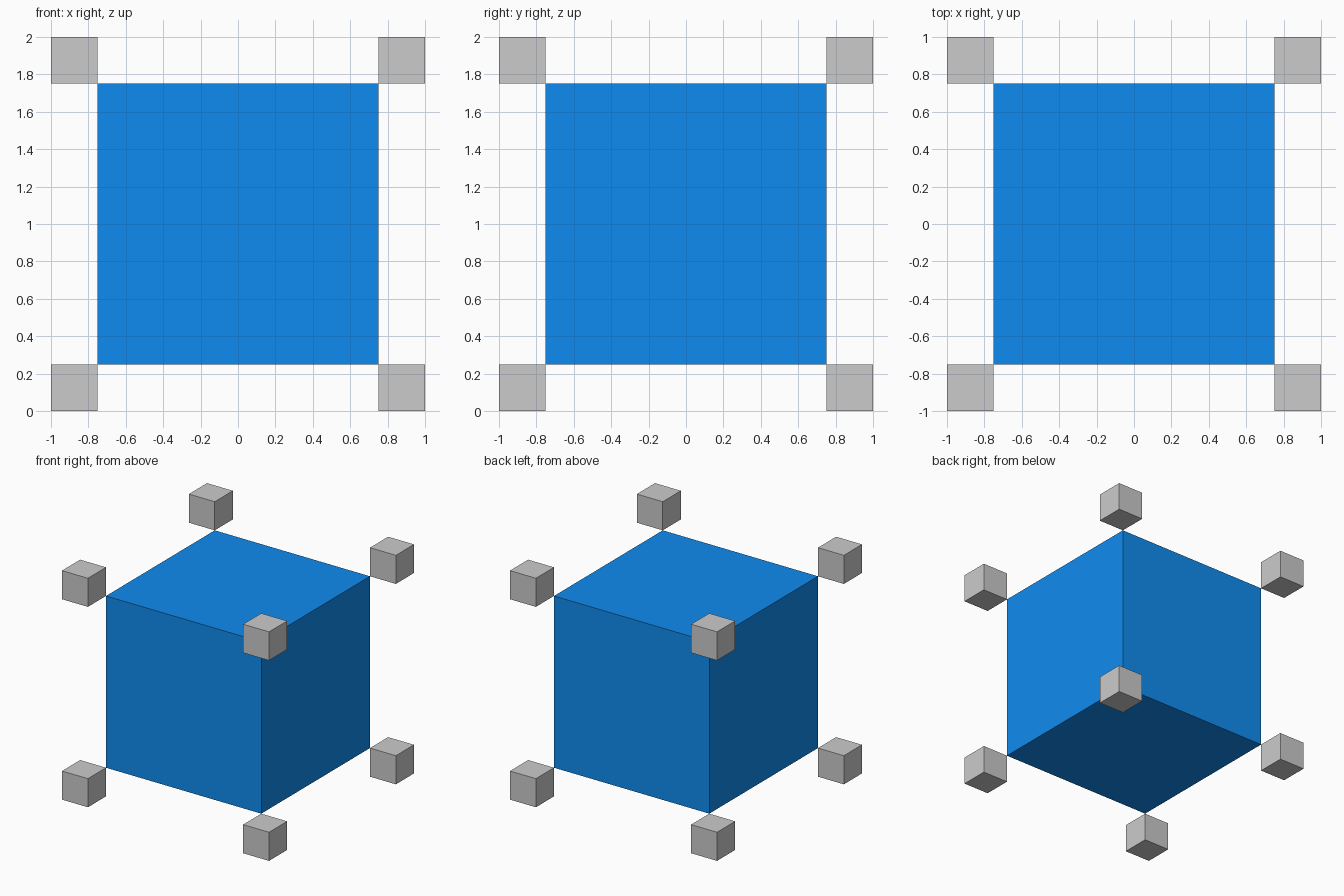
import bpy
from itertools import product

if "Cube" in bpy.data.objects:
    bpy.data.objects.remove(bpy.data.objects["Cube"])


def cube(name, size, location):
    bpy.ops.mesh.primitive_cube_add(size=size, location=location)
    obj = bpy.context.object
    obj.name = name
    return obj


CORE = 1.5      # edge of the large cube
CORNER = 0.25   # edge of each corner cube
MID_Z = 1.0

# Large blue cube in the middle
blue = bpy.data.materials.new("blue")
blue.diffuse_color = (0.005, 0.26, 0.87, 1)
blue.use_nodes = True
blue.node_tree.nodes["Principled BSDF"].inputs["Base Color"].default_value = blue.diffuse_color
core = cube("core_cube", CORE, (0, 0, MID_Z))
core.data.materials.append(blue)

# Small grey cubes touching its eight corners
offset = (CORE + CORNER) / 2
SIDES = [(-1, 1)] * 3
for sx in (-1, 1):
    for sy in (-1, 1):
        for sz in (-1, 1):
            name = "corner_cube_{}_{}_{}".format(
                "left" if sx < 0 else "right",
                "front" if sy < 0 else "back",
                "bottom" if sz < 0 else "top")
            cube(name, CORNER, (sx * offset, sy * offset, MID_Z + sz * offset))
